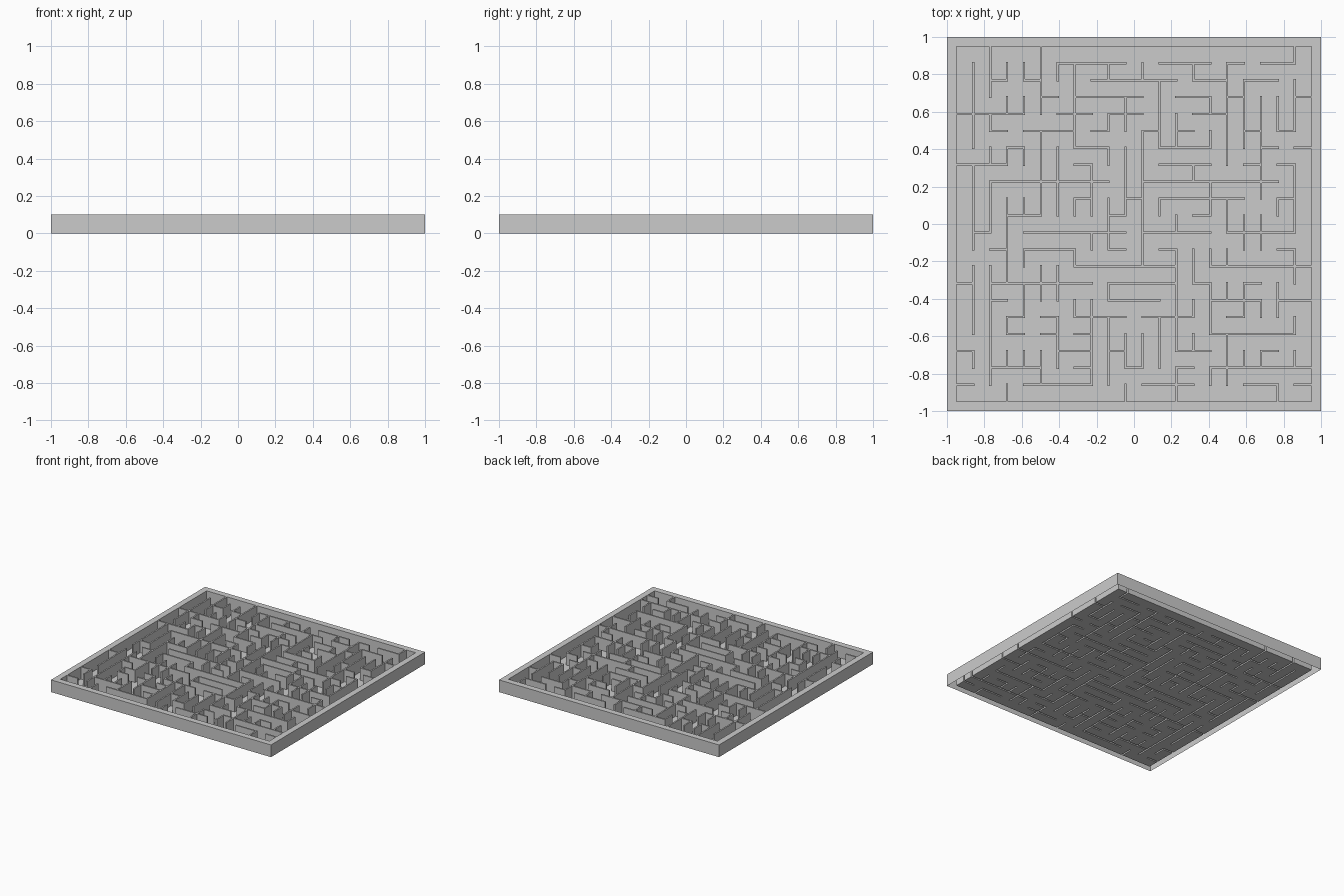
import bpy, bmesh, random

if "Cube" in bpy.data.objects:
    bpy.data.objects.remove(bpy.data.objects["Cube"])

N = 21            # corridors per side
HEIGHT = 0.10     # wall height
INNER = 0.95      # inner edge of the rim
HALF_WALL = 0.006

# Main long walls, counted in corridors from the back-left corner
ACROSS = [  # (row, first column, last column)
    (1, 6, 10), (1, 12, 15), (2, 8, 12), (3, 7, 10), (4, 1, 4), (5, 4, 7),
    (6, 12, 15), (7, 0, 3), (7, 12, 15), (8, 2, 5), (8, 6, 9), (8, 11, 19),
    (9, 12, 16), (11, 4, 10), (11, 12, 15), (11, 16, 20), (13, 7, 12),
    (13, 17, 21), (14, 2, 7), (14, 10, 13), (16, 7, 10), (17, 15, 20),
    (19, 15, 21), (20, 4, 8), (20, 11, 14)]
ALONG = [   # (column, first row, last row)
    (1, 1, 6), (1, 7, 12), (1, 13, 16), (2, 8, 11), (2, 13, 20), (3, 9, 14),
    (5, 0, 4), (5, 5, 10), (7, 1, 5), (8, 7, 10), (8, 17, 20), (9, 9, 12),
    (9, 16, 20), (10, 6, 9), (11, 5, 13), (12, 3, 6), (13, 12, 18),
    (15, 14, 17), (16, 1, 7), (17, 3, 6), (18, 3, 8), (20, 2, 5), (20, 7, 11)]

# Group posts that are joined by walls; all rim posts are one group
parent = {}
def find(p):
    if p[0] in (0, N) or p[1] in (0, N):
        return (0, 0)
    while parent.get(p, p) != p:
        p = parent[p]
    return p

walls = set()
def join(a, b):
    ra, rb = find(a), find(b)
    if ra == rb:
        return
    if ra == (0, 0):
        ra, rb = rb, ra
    parent[ra] = rb
    walls.add((a, b))

for r, c0, c1 in ACROSS:
    for c in range(c0, c1):
        join((c, r), (c + 1, r))
for c, r0, r1 in ALONG:
    for r in range(r0, r1):
        join((c, r), (c, r + 1))

# Short walls: join leftover posts until the maze has one route everywhere
rest = [((c, r), (c + 1, r)) for c in range(N) for r in range(1, N)]
rest += [((c, r), (c, r + 1)) for c in range(1, N) for r in range(N)]
random.seed(7)
random.shuffle(rest)
for a, b in rest:
    join(a, b)

# Grid lines: rim, then alternating corridor and thin wall strips, then rim
lines = [-1, -INNER]
for k in range(1, N):
    p = -INNER + 2 * INNER * k / N
    lines += [p - HALF_WALL, p + HALF_WALL]
lines += [INNER, 1]
LAST = 2 * N

# Raised cells: the rim plus every post and wall
raised = {(i, j) for i in range(LAST + 1) for j in range(LAST + 1)
          if i in (0, LAST) or j in (0, LAST)}
for (c0, r0), (c1, r1) in walls:
    raised |= {(2 * c0, LAST - 2 * r0), (2 * c1, LAST - 2 * r1),
               (c0 + c1, LAST - r0 - r1)}

bm = bmesh.new()
def quad(*pts):
    bm.faces.new([bm.verts.new(p) for p in pts])

# Folded sheet: floor at z = 0, hollow walls and rim open underneath
for i in range(LAST + 1):
    for j in range(LAST + 1):
        x0, x1, y0, y1 = lines[i], lines[i + 1], lines[j], lines[j + 1]
        corners = [(x0, y0), (x1, y0), (x1, y1), (x0, y1)]
        up = (i, j) in raised
        quad(*[(x, y, HEIGHT if up else 0) for x, y in corners])
        if not up:
            continue
        for s, (di, dj) in enumerate([(0, -1), (1, 0), (0, 1), (-1, 0)]):
            if (i + di, j + dj) not in raised:
                a, b = corners[s], corners[(s + 1) % 4]
                quad((*a, 0), (*b, 0), (*b, HEIGHT), (*a, HEIGHT))
bmesh.ops.remove_doubles(bm, verts=bm.verts[:], dist=0.0005)

mesh = bpy.data.meshes.new("maze_tray")
bm.to_mesh(mesh)
bm.free()
bpy.context.collection.objects.link(bpy.data.objects.new("maze_tray", mesh))
